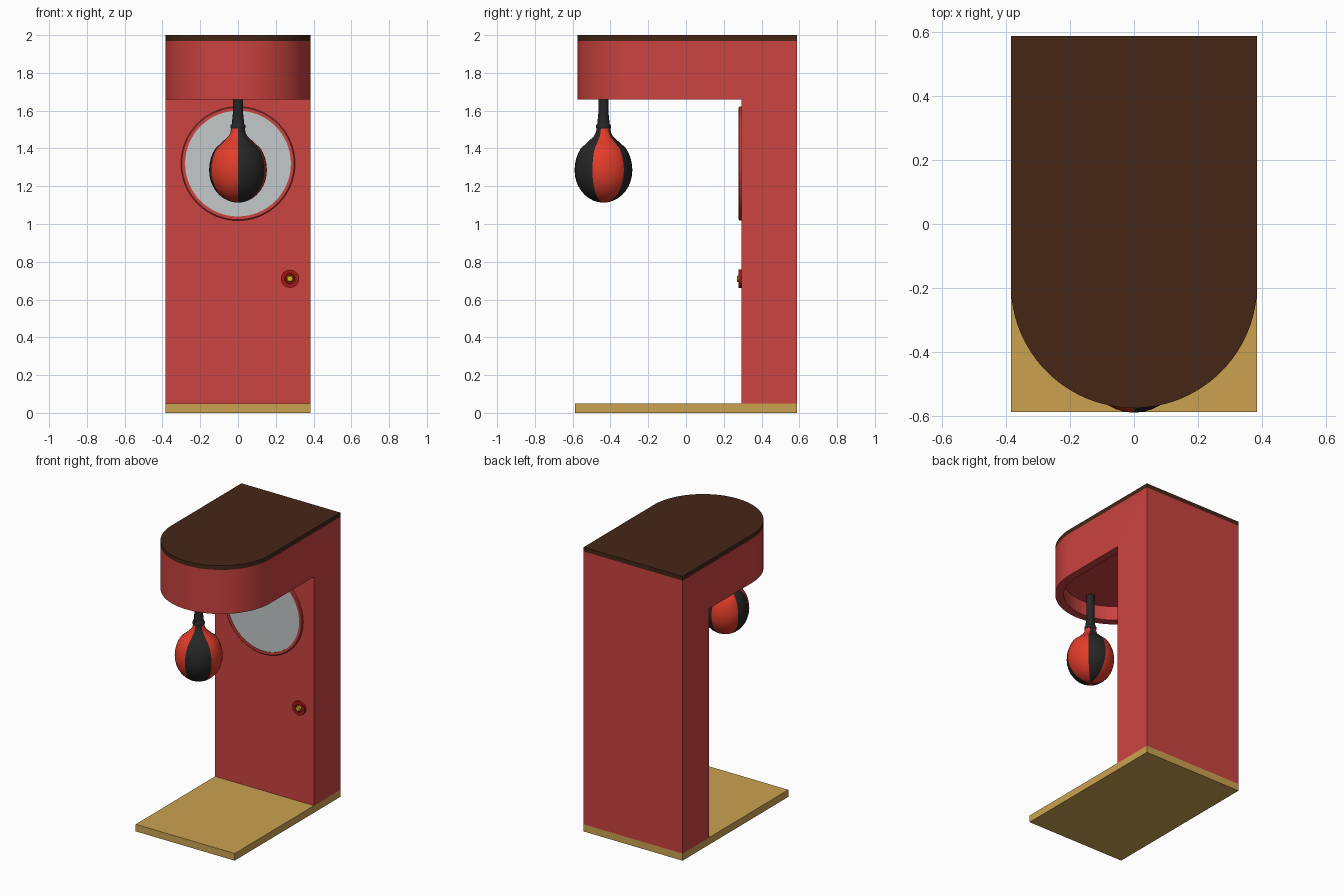
import bpy, bmesh, math
from mathutils import Matrix

if "Cube" in bpy.data.objects:
    bpy.data.objects.remove(bpy.data.objects["Cube"])


def material(name, hexcode):
    srgb = [int(hexcode[i:i + 2], 16) / 255 for i in (0, 2, 4)]
    lin = [c / 12.92 if c < 0.04045 else ((c + 0.055) / 1.055) ** 2.4 for c in srgb]
    m = bpy.data.materials.new(name)
    m.diffuse_color = (*lin, 1)
    m.use_nodes = True
    m.node_tree.nodes["Principled BSDF"].inputs["Base Color"].default_value = m.diffuse_color
    return m


RED = material("cabinet red", "CB4340")
BROWN = material("dark brown", "452616")
TAN = material("tan board", "CBA250")
GREY = material("target grey", "C3C8C8")
BAG_RED = material("bag red", "E23C2A")
BLACK = material("bag black", "262626")
DARK_RED = material("button red", "A51616")
YELLOW = material("button yellow", "D2C020")


def finish(name, bm, mats, smooth=True):
    bmesh.ops.recalc_face_normals(bm, faces=bm.faces)
    me = bpy.data.meshes.new(name)
    bm.to_mesh(me)
    bm.free()
    ob = bpy.data.objects.new(name, me)
    bpy.context.collection.objects.link(ob)
    for m in mats:
        me.materials.append(m)
    if smooth:
        smooth_by_angle(ob)
    return ob


def smooth_by_angle(ob):
    bpy.ops.object.select_all(action='DESELECT')
    ob.select_set(True)
    bpy.context.view_layer.objects.active = ob
    bpy.ops.object.shade_smooth_by_angle(angle=math.radians(35))


def prism(name, outline, z0, z1, mat, smooth=True):
    bm = bmesh.new()
    face = bm.faces.new([bm.verts.new((x, y, z0)) for x, y in outline])
    ext = bmesh.ops.extrude_face_region(bm, geom=[face])
    for v in ext["geom"]:
        if isinstance(v, bmesh.types.BMVert):
            v.co.z = z1
    return finish(name, bm, [mat], smooth)


def rect(x, y0, y1):
    return [(-x, y0), (x, y0), (x, y1), (-x, y1)]


def d_shape(r, yc, back, n=48):
    arc = [(r * math.cos(math.pi + math.pi * i / n), yc + r * math.sin(math.pi + math.pi * i / n))
           for i in range(n + 1)]
    return arc + [(r, back), (-r, back)]


def lathe(name, profile, mats, matrix, n=32, pick=None):
    """Turn (radius, height) points round z; pick(segment) gives a material slot."""
    bm = bmesh.new()
    rings = []
    for r, h in profile:
        if r == 0:
            rings.append([bm.verts.new((0, 0, h))] * n)
        else:
            rings.append([bm.verts.new((r * math.cos(2 * math.pi * i / n),
                                        r * math.sin(2 * math.pi * i / n), h)) for i in range(n)])
    for a, b in zip(rings, rings[1:]):
        for i in range(n):
            j = (i + 1) % n
            f = bm.faces.new(list(dict.fromkeys((a[i], a[j], b[j], b[i]))))
            f.material_index = pick(i) if pick else 0
    bm.transform(matrix)
    return finish(name, bm, mats)


def cut(ob, cutter):
    mod = ob.modifiers.new("cut", 'BOOLEAN')
    mod.operation, mod.solver, mod.object = 'DIFFERENCE', 'EXACT', cutter
    bpy.context.view_layer.objects.active = ob
    bpy.ops.object.modifier_apply(modifier=mod.name)
    bpy.data.objects.remove(cutter)


# Floor board and roof
prism("base_board", rect(0.385, -0.587, 0.588), 0, 0.05, TAN, False)
prism("roof", d_shape(0.385, -0.19, 0.588), 1.97, 2.0, BROWN)

# Cabinet with overhanging round hood, hollow underneath
body = prism("cabinet_body", d_shape(0.385, -0.19, 0.588), 0.05, 1.97, RED)
cut(body, prism("front_cutter", rect(0.6, -0.9, 0.295), -0.2, 1.66, RED, False))
cut(body, prism("hood_cutter", d_shape(0.33, -0.19, 0.295), 1.5, 1.76, RED, False))
smooth_by_angle(body)


# Round target on the cabinet front
def on_front(x, z):
    return Matrix.Translation((x, 0.295, z)) @ Matrix.Rotation(math.pi / 2, 4, 'X')


target = on_front(0, 1.32)
lathe("target_ring", [(0.302, 0), (0.302, 0.012), (0.297, 0.016), (0.28, 0.016), (0.28, 0.0)],
      [RED], target, 64)
lathe("target_pad", [(0.281, 0.0), (0.281, 0.012), (0, 0.012)], [GREY], target, 64)

# Start button
button = on_front(0.275, 0.71)
lathe("button_ring", [(0.048, 0), (0.048, 0.016), (0.027, 0.016), (0.025, 0.006), (0, 0.006)],
      [DARK_RED], button)
lathe("button_cap", [(0.018, 0.004), (0.018, 0.022), (0.013, 0.026), (0, 0.026)],
      [YELLOW], button)

# Punching bag with coloured panels (sixteenths of a turn that are black)
BLACK_PANELS = {2, 3, 7, 8, 12, 13, 14}
hang = Matrix.Translation((0, -0.437, 0))
bag = []
for i in range(14):
    t = math.radians(-90 + 10 * i)
    bag.append((0 if i == 0 else 0.153 * math.cos(t), 1.285 + (0.172 if i < 9 else 0.185) * math.sin(t)))
bag += [(0.092, 1.425), (0.068, 1.448), (0.05, 1.465), (0.04, 1.485), (0.035, 1.512), (0, 1.512)]
lathe("punching_bag", bag, [BAG_RED, BLACK], hang, 32,
      lambda i: int(i // 2 in BLACK_PANELS))

# Collar and hanging rod
lathe("bag_collar", [(0, 1.505), (0.037, 1.505), (0.039, 1.51), (0.039, 1.522), (0.034, 1.53), (0, 1.53)],
      [BLACK], hang)
lathe("hanging_rod", [(0, 1.525), (0.033, 1.525), (0.026, 1.6), (0.026, 1.765), (0, 1.765)],
      [BLACK], hang)
